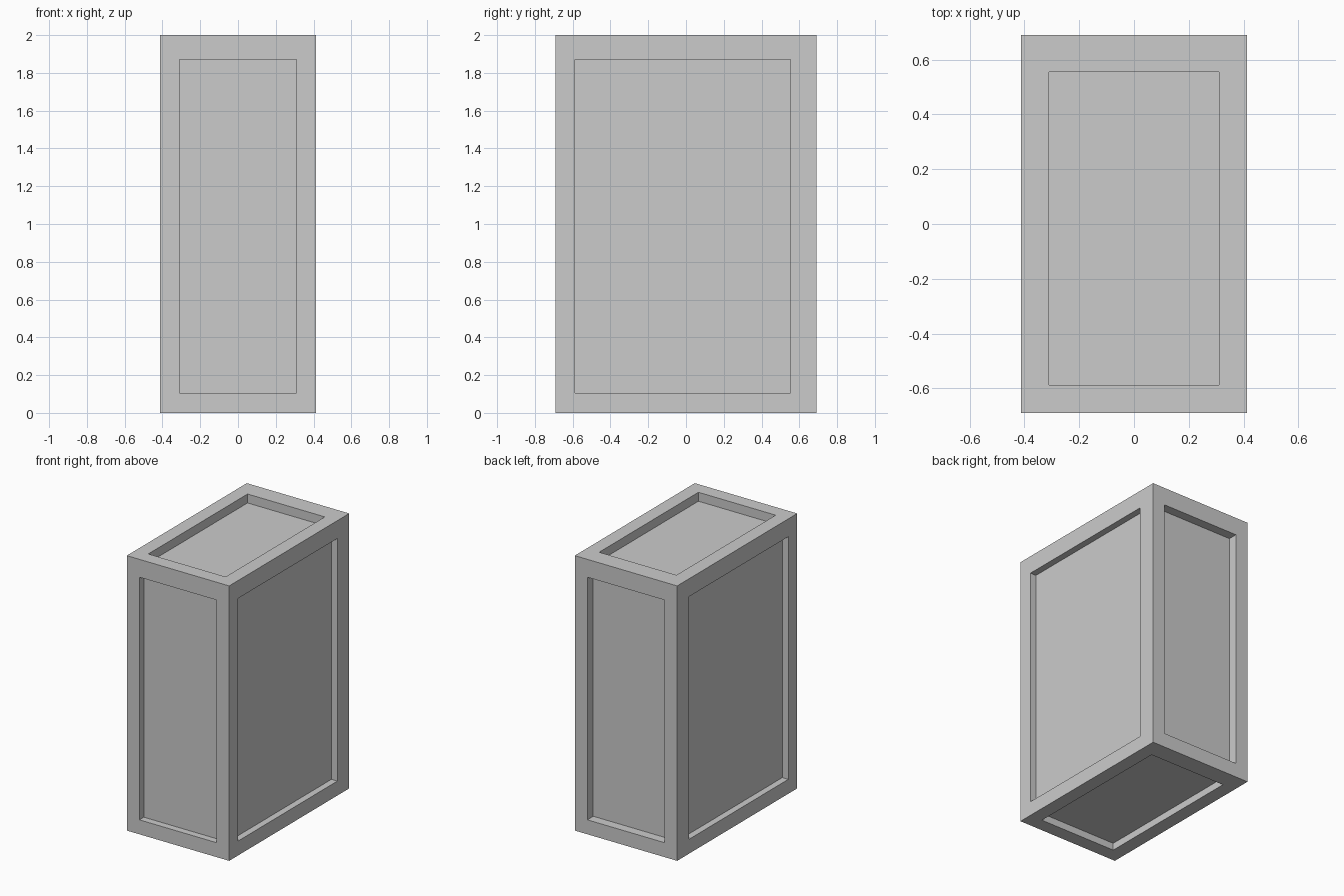
import bpy, bmesh
from mathutils import Vector

if "Cube" in bpy.data.objects:
    bpy.data.objects.remove(bpy.data.objects["Cube"])

# Outer box, recess opening limits, and recessed panel planes (min, max per axis)
OUTER = (Vector((-0.412, -0.69, 0.0)), Vector((0.412, 0.69, 2.0)))
OPENING = (Vector((-0.311, -0.587, 0.105)), Vector((0.311, 0.554, 1.87)))
PANEL = (Vector((-0.364, -0.639, 0.052)), Vector((0.364, 0.622, 1.935)))


def pick(limits, co, axis):
    """Lower or upper limit, depending on which side of the box co lies."""
    middle = (OUTER[0][axis] + OUTER[1][axis]) / 2
    return limits[1][axis] if co[axis] > middle else limits[0][axis]


bm = bmesh.new()
bmesh.ops.create_cube(bm, size=1.0)
for v in bm.verts:
    v.co = [OUTER[1][a] if v.co[a] > 0 else OUTER[0][a] for a in range(3)]
bm.normal_update()

# Rim and recessed panel on each of the six sides
for face in list(bm.faces):
    axis = max(range(3), key=lambda a: abs(face.normal[a]))
    for depth_limits in (OUTER, PANEL):
        bmesh.ops.inset_individual(bm, faces=[face], thickness=0.02)
        for v in face.verts:
            v.co = [pick(depth_limits if a == axis else OPENING, v.co, a)
                    for a in range(3)]
        bm.normal_update()

bmesh.ops.recalc_face_normals(bm, faces=bm.faces)
mesh = bpy.data.meshes.new("panelled_box")
bm.to_mesh(mesh)
bm.free()
box = bpy.data.objects.new("panelled_box", mesh)
bpy.context.collection.objects.link(box)
